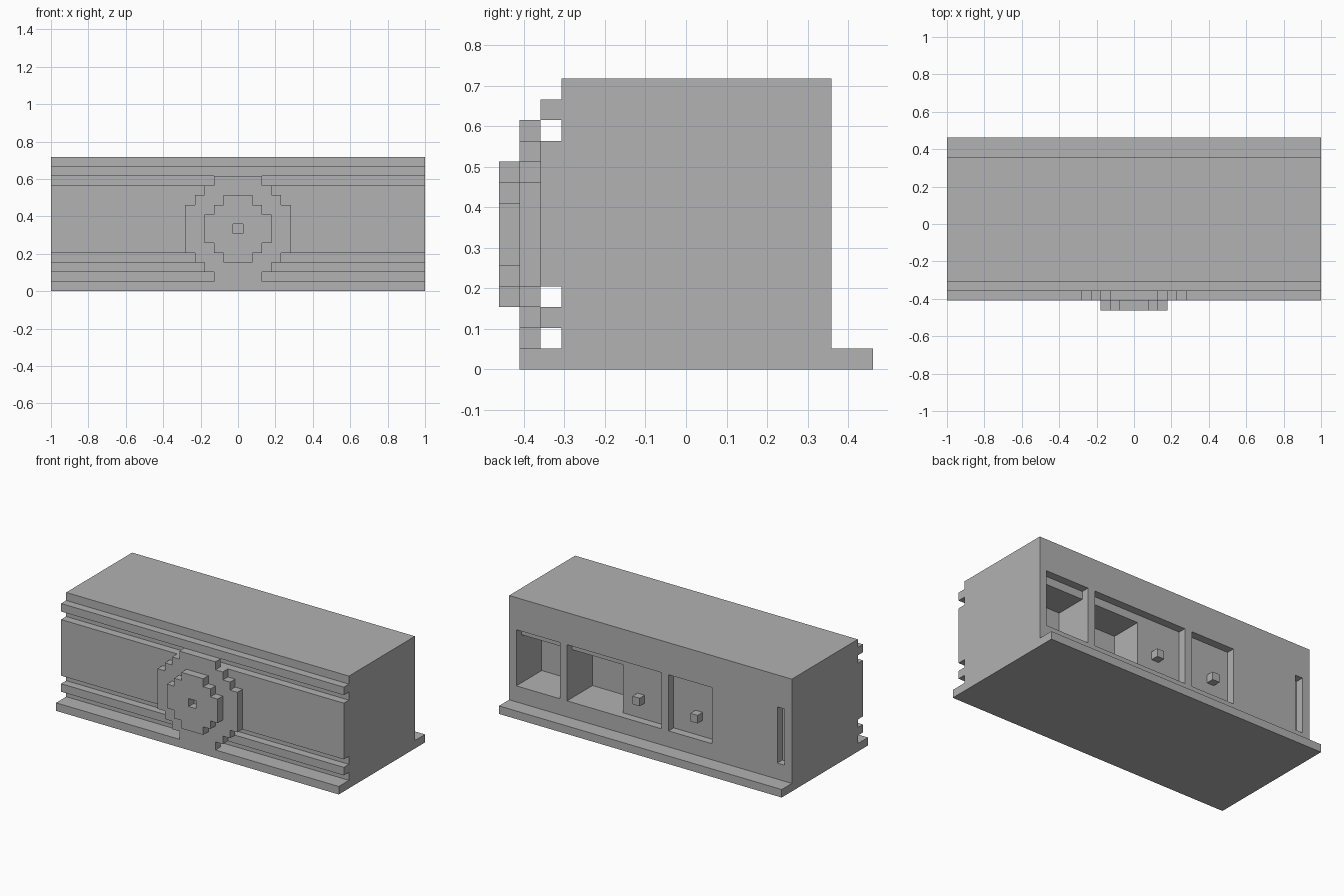
import bpy
import bmesh
from mathutils import Vector

cube = bpy.data.objects.get("Cube")
if cube:
    bpy.data.objects.remove(cube, do_unlink=True)

# The whole design sits on a block grid: 39 wide, 18 deep, 14 high
U = 2 / 39
HALF_W, HALF_D = 19.5, 9

stone = bpy.data.materials.new("light_grey")
stone.use_nodes = True
GREY = (0.445, 0.445, 0.445, 1)
stone.diffuse_color = GREY
stone.node_tree.nodes["Principled BSDF"].inputs["Base Color"].default_value = GREY


def extrude(name, outline, direction):
    """Solid from a closed outline of grid points, pushed along direction."""
    bm = bmesh.new()
    face = bm.faces.new([bm.verts.new(Vector(p)) for p in outline])
    moved = bmesh.ops.extrude_face_region(bm, geom=[face])["geom"]
    verts = [v for v in moved if isinstance(v, bmesh.types.BMVert)]
    bmesh.ops.translate(bm, verts=verts, vec=Vector(direction))
    bmesh.ops.recalc_face_normals(bm, faces=bm.faces)
    for v in bm.verts:
        v.co = Vector((v.co.x, v.co.y - HALF_D, v.co.z)) * U
    mesh = bpy.data.meshes.new(name)
    bm.to_mesh(mesh)
    bm.free()
    mesh.materials.append(stone)
    obj = bpy.data.objects.new(name, mesh)
    bpy.context.collection.objects.link(obj)
    return obj


def box(name, x, y, z):
    outline = [(x[0], y[0], z[0]), (x[1], y[0], z[0]),
               (x[1], y[0], z[1]), (x[0], y[0], z[1])]
    return extrude(name, outline, (0, y[1] - y[0], 0))


def cut(target, cutter):
    """Subtract the cutter for good, then drop it."""
    cutter.hide_render = True
    mod = target.modifiers.new("cut", 'BOOLEAN')
    mod.operation = 'DIFFERENCE'
    mod.solver = 'EXACT'
    mod.object = cutter
    bpy.context.view_layer.objects.active = target
    bpy.ops.object.modifier_apply(modifier=mod.name)
    bpy.data.objects.remove(cutter, do_unlink=True)


def stepped_disc(name, half_widths, bottom, front):
    """Blocky round plate, one half width per grid row, one block thick."""
    right = []
    for row, w in enumerate(half_widths):
        for z in (bottom + row, bottom + row + 1):
            if len(right) > 1 and right[-1][0] == w and right[-2][0] == w:
                right.pop()
            if not right or right[-1] != (w, z):
                right.append((w, z))
    points = right + [(-x, z) for x, z in reversed(right)]
    return extrude(name, [(x, front, z) for x, z in points], (0, 1, 0))


# Body: side profile with foot lip, front ridges and grooves
BACK, TOP = 16, 14
profile = [(1, 0), (18, 0), (18, 1), (BACK, 1), (BACK, TOP), (3, TOP)]
for low, high in ((12, 13), (4, 11), (2, 3)):
    profile += [(3, high), (2, high), (2, low), (3, low)]
profile += [(3, 1), (1, 1)]
body = extrude("body", [(-HALF_W, y, z) for y, z in profile], (2 * HALF_W, 0, 0))


def from_left(start, end):
    return HALF_W - end, HALF_W - start


# Shallow recesses and a slot in the back
for start, end in ((1, 7), (8, 21), (22, 28), (37, 38)):
    cut(body, box("recess_cutter", from_left(start, end), (BACK - 1, BACK + 1), (3, 10)))

# Deep compartments behind two of the recesses
for start, end in ((1, 7), (8, 15)):
    cut(body, box("compartment_cutter", from_left(start, end), (BACK - 5, BACK + 1), (3, 9)))

# Knobs on the recessed panels
for name, start in (("middle_knob", 17), ("end_knob", 25)):
    box(name, from_left(start, start + 1), (BACK - 1, BACK), (5, 6))

# Front medallion: wide plate, then a smaller plate with a square hole
rise = [2.5, 3.5, 4.5]
stepped_disc("medallion_base", rise + [5.5] * 5 + rise[::-1], 1, 1)
rise = [1.5, 2.5]
hub = stepped_disc("medallion_hub", rise + [3.5] * 3 + rise[::-1], 3, 0)
cut(hub, box("hole_cutter", (-0.5, 0.5), (-1, 2), (6, 7)))
